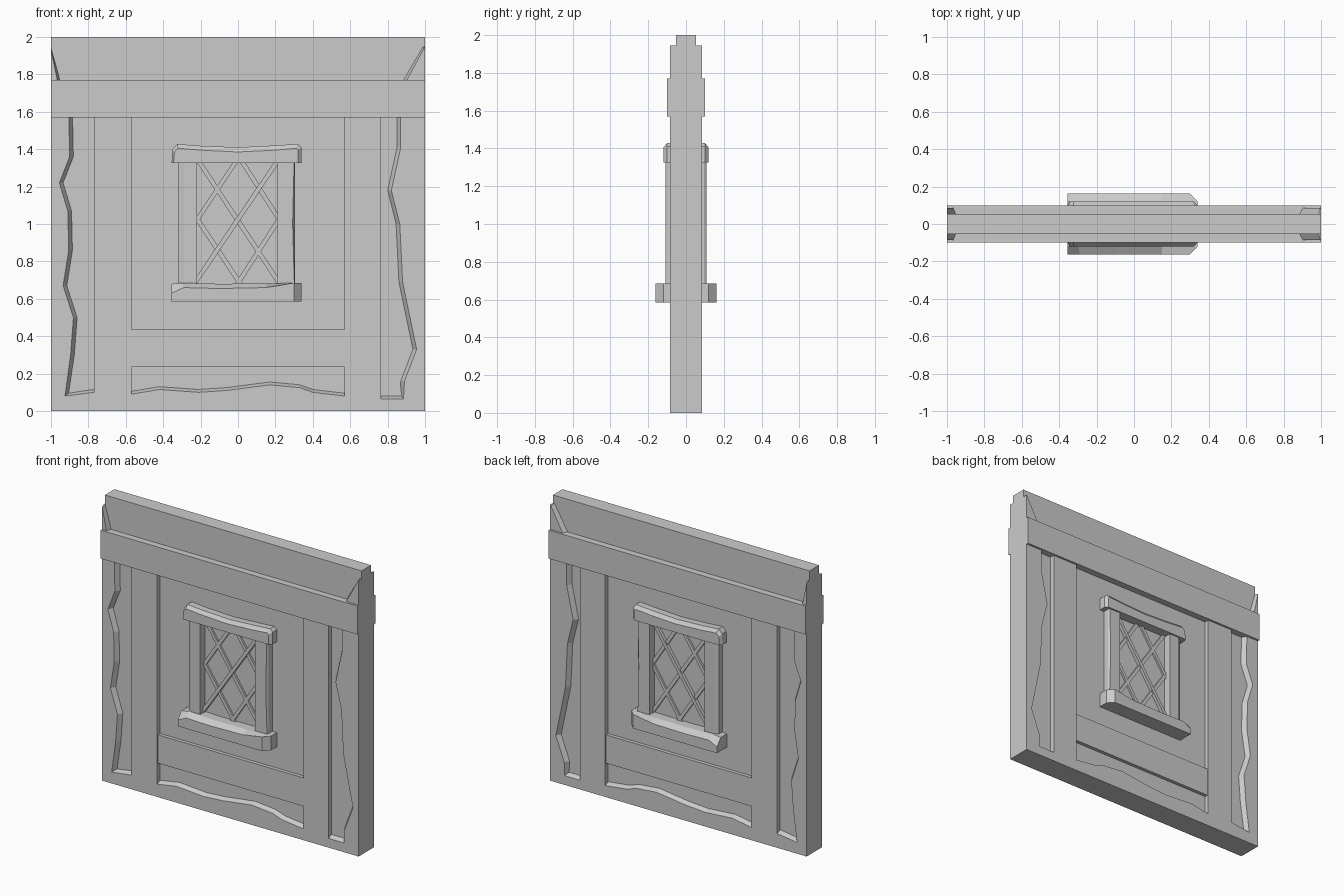
import bpy, bmesh
from mathutils import Vector

cube = bpy.data.objects.get("Cube")
if cube:
    bpy.data.objects.remove(cube)

grey = bpy.data.materials.new("plain_grey")
grey.use_nodes = True
grey.diffuse_color = (0.6, 0.6, 0.6, 1)
grey.node_tree.nodes["Principled BSDF"].inputs["Base Color"].default_value = (0.6, 0.6, 0.6, 1)

CORE, FACE = 0.053, 0.085  # half depths of the recessed and raised wall surfaces


def loft(name, *rings, mirror=True):
    """Join (depth, outline) rings from back to front, repeated on the rear side."""
    bm = bmesh.new()
    loops = [[bm.verts.new((x, -d, z)) for x, z in pts] for d, pts in rings]
    n = len(loops[0])
    for a, b in zip(loops, loops[1:]):
        for i in range(n):
            j = (i + 1) % n
            bm.faces.new((a[i], a[j], b[j], b[i]))
    bm.faces.new(loops[0])
    bm.faces.new(loops[-1])
    bmesh.ops.recalc_face_normals(bm, faces=bm.faces)
    mesh = bpy.data.meshes.new(name)
    bm.to_mesh(mesh)
    bm.free()
    mesh.materials.append(grey)
    ob = bpy.data.objects.new(name, mesh)
    bpy.context.collection.objects.link(ob)
    if mirror:
        mod = ob.modifiers.new("rear_copy", "MIRROR")
        mod.use_axis = (False, True, False)
        mod.use_mirror_merge = False
    return ob


def rect(x0, x1, z0, z1):
    return [(x0, z0), (x1, z0), (x1, z1), (x0, z1)]


def shift(pts, dx, dz=0):
    return [(x + dx, z + dz) for x, z in pts]


# Core slab and top beam
loft("wall_core", (-CORE, rect(-1, 1, 0, 2)), (CORE, rect(-1, 1, 0, 2)), mirror=False)
loft("top_beam", (-0.1, rect(-1, 1, 1.57, 1.77)), (0.1, rect(-1, 1, 1.57, 1.77)), mirror=False)

# Raised plaster frame with broken, sloping edges
TOP = 1.6
right_crack = [(.87, TOP), (.87, 1.41), (.82, 1.18), (.865, 1.0), (.88, .69),
               (.955, .33), (.89, .16), (.885, .065)]
left_crack = [(-.925, .08), (-.895, .3), (-.88, .5), (-.935, .67), (-.905, .86),
              (-.91, 1.07), (-.955, 1.22), (-.9, 1.36), (-.905, TOP)]
wave = [(.57, .08), (.4, .1), (.33, .125), (.17, .14), (-.06, .11),
        (-.21, .1), (-.42, .115), (-.57, .09)]


def frame(slope, rise):
    return ([(-1, 0), (1, 0), (1, TOP)]
            + shift(right_crack[:-1], -slope) + shift(right_crack[-1:], -slope / 2, rise)
            + [(.765, .065 + rise), (.765, TOP), (.57, TOP)]
            + shift(wave, 0, rise)
            + [(-.57, TOP), (-.77, TOP), (-.77, .1 + rise)]
            + shift(left_crack[:1], slope, rise) + shift(left_crack[1:], slope)
            + [(-1, TOP)])


loft("plaster_frame", (CORE - .01, frame(.026, .02)), (FACE, frame(0, 0)))

# Plaster remnants above the beam
loft("left_top_plaster", (CORE - .01, [(-1, 1.75), (-.945, 1.75), (-1, 1.945)]),
     (FACE, [(-1, 1.75), (-.962, 1.75), (-1, 1.93)]))
loft("right_top_plaster", (CORE - .01, [(1, 1.75), (.87, 1.75), (.985, 1.945), (1, 1.945)]),
     (FACE, [(1, 1.75), (.892, 1.75), (.995, 1.94), (1, 1.945)]))

# Rail under the window
loft("lower_rail", (CORE - .01, rect(-.57, .57, .235, .435)), (.078, rect(-.57, .57, .235, .435)))

# Window lattice
bars = [((-.22, 1.02), (-.02, 1.32)), ((0, .685), (.21, 1.01)), ((-.2, 1.32), (.21, .7)),
        ((.03, 1.32), (.21, 1.04)), ((-.22, 1.03), (.01, .685)), ((-.22, .7), (.2, 1.32))]
for i, (a, b) in enumerate(bars):
    a, b = Vector(a), Vector(b)
    along = (b - a).normalized()
    side = Vector((-along.y, along.x)) * 0.012
    a, b = a - along * .02, b + along * .02
    depth = .076 if i == len(bars) - 1 else .066
    outline = [tuple(p) for p in (a - side, b - side, b + side, a + side)]
    loft("lattice_bar_%d" % (i + 1), (CORE - .01, outline), (depth, outline))

# Window jambs, with worn outer edges
loft("left_jamb", (CORE - .01, rect(-.32, -.22, .66, 1.34)), (.09, rect(-.32, -.22, .66, 1.34)),
     (.108, rect(-.29, -.22, .66, 1.34)))
jamb = [(.21, .66), (.305, .66), (.305, 1.0), (.305, 1.34), (.21, 1.34)]
worn = [(.21, .66), (.302, .66), (.292, 1.0), (.3, 1.34), (.21, 1.34)]
loft("right_jamb", (CORE - .01, jamb), (.095, jamb), (.108, worn))

# Lintel with a sagging top
lintel = [(-.355, 1.325), (.34, 1.325), (.34, 1.41), (.32, 1.428), (.2, 1.42),
          (0, 1.41), (-.2, 1.418), (-.325, 1.428), (-.35, 1.4)]
lintel_front = [(-.345, 1.325), (.32, 1.325), (.32, 1.395), (.31, 1.405), (.2, 1.395),
                (0, 1.385), (-.2, 1.395), (-.32, 1.405), (-.34, 1.385)]
loft("window_lintel", (CORE - .01, lintel), (.1, lintel), (.12, lintel_front))

# Sill with a cut right end and a chipped left corner
sill = [(-.355, .585), (.34, .585), (.34, .685), (.15, .682), (-.1, .68), (-.3, .685), (-.355, .68)]
sill_front = [(-.355, .585), (.3, .585), (.3, .685), (.15, .66), (-.1, .655), (-.29, .66), (-.355, .63)]
loft("window_sill", (CORE - .01, sill), (.12, sill), (.162, sill_front))
